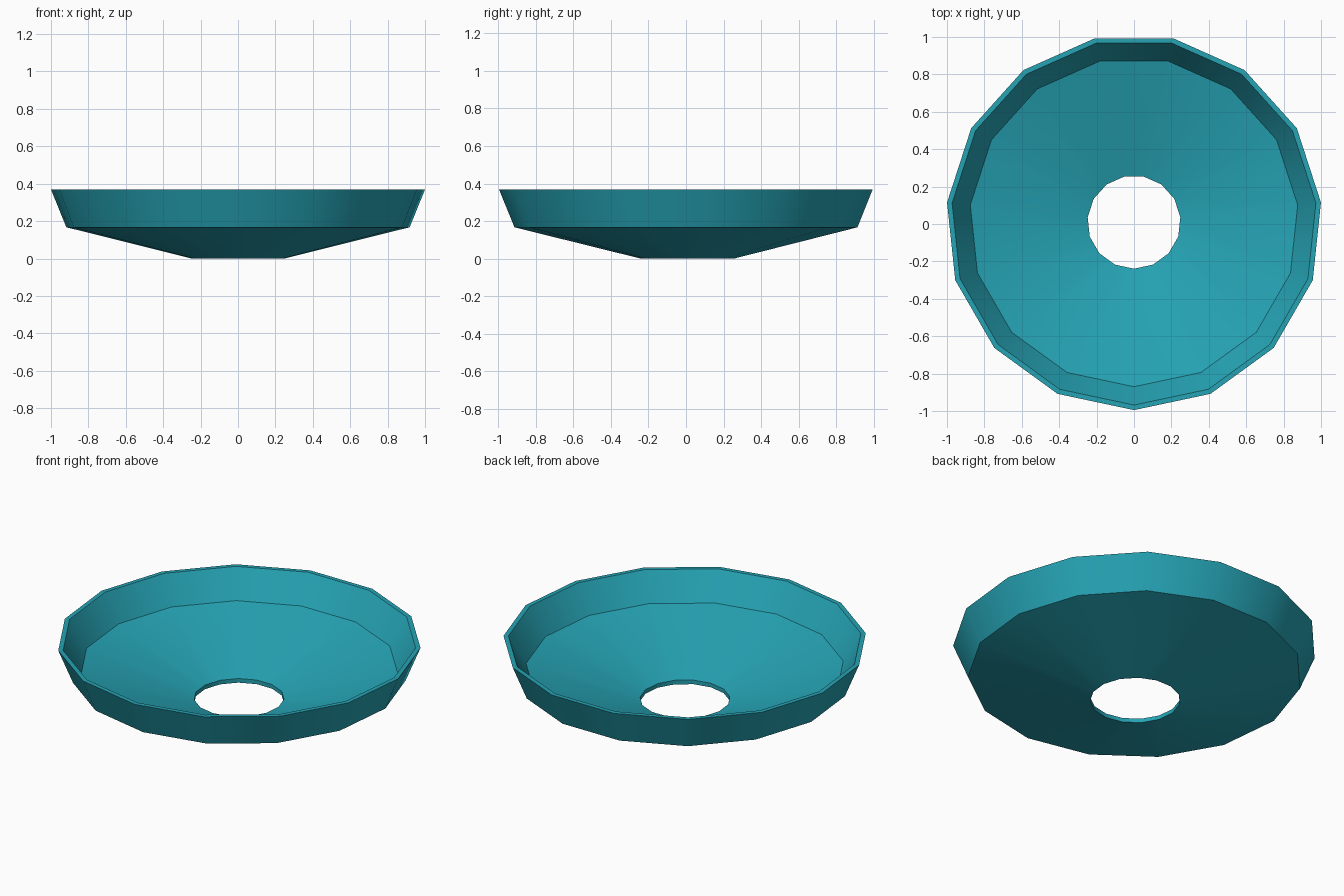
import bpy, bmesh, math
from mathutils import Vector, Matrix

cube = bpy.data.objects.get("Cube")
if cube:
    bpy.data.objects.remove(cube, do_unlink=True)

SIDES = 15
CENTRE_Y = 0.01

teal = bpy.data.materials.new("teal")
teal.use_nodes = True
colour = (0.019, 0.37, 0.46, 1)
teal.diffuse_color = colour
teal.node_tree.nodes["Principled BSDF"].inputs["Base Color"].default_value = colour

# Closed cross-section: underside, outer wall, rim, inner wall, floor, hole
profile = [(0.249, 0.0), (0.923, 0.167), (1.005, 0.368),
           (0.978, 0.368), (0.88, 0.205), (0.249, 0.025)]

# Lathe the section around the vertical axis, one corner facing the front
bm = bmesh.new()
points = [bm.verts.new(Vector((0, -r, z))) for r, z in profile]
edges = [bm.edges.new((points[i], points[(i + 1) % len(points)]))
         for i in range(len(points))]
bmesh.ops.spin(bm, geom=points + edges, cent=(0, 0, 0), axis=(0, 0, 1),
               angle=math.tau, steps=SIDES, use_merge=False)
bmesh.ops.remove_doubles(bm, verts=bm.verts, dist=0.001)
bmesh.ops.recalc_face_normals(bm, faces=bm.faces)
bmesh.ops.transform(bm, matrix=Matrix.Translation((0, CENTRE_Y, 0)), verts=bm.verts)

mesh = bpy.data.meshes.new("dish")
bm.to_mesh(mesh)
bm.free()
mesh.materials.append(teal)
dish = bpy.data.objects.new("dish", mesh)
bpy.context.collection.objects.link(dish)

# Smooth around the ring, sharp at the section corners
bpy.ops.object.select_all(action="DESELECT")
dish.select_set(True)
bpy.context.view_layer.objects.active = dish
bpy.ops.object.shade_smooth_by_angle(angle=math.radians(30))
